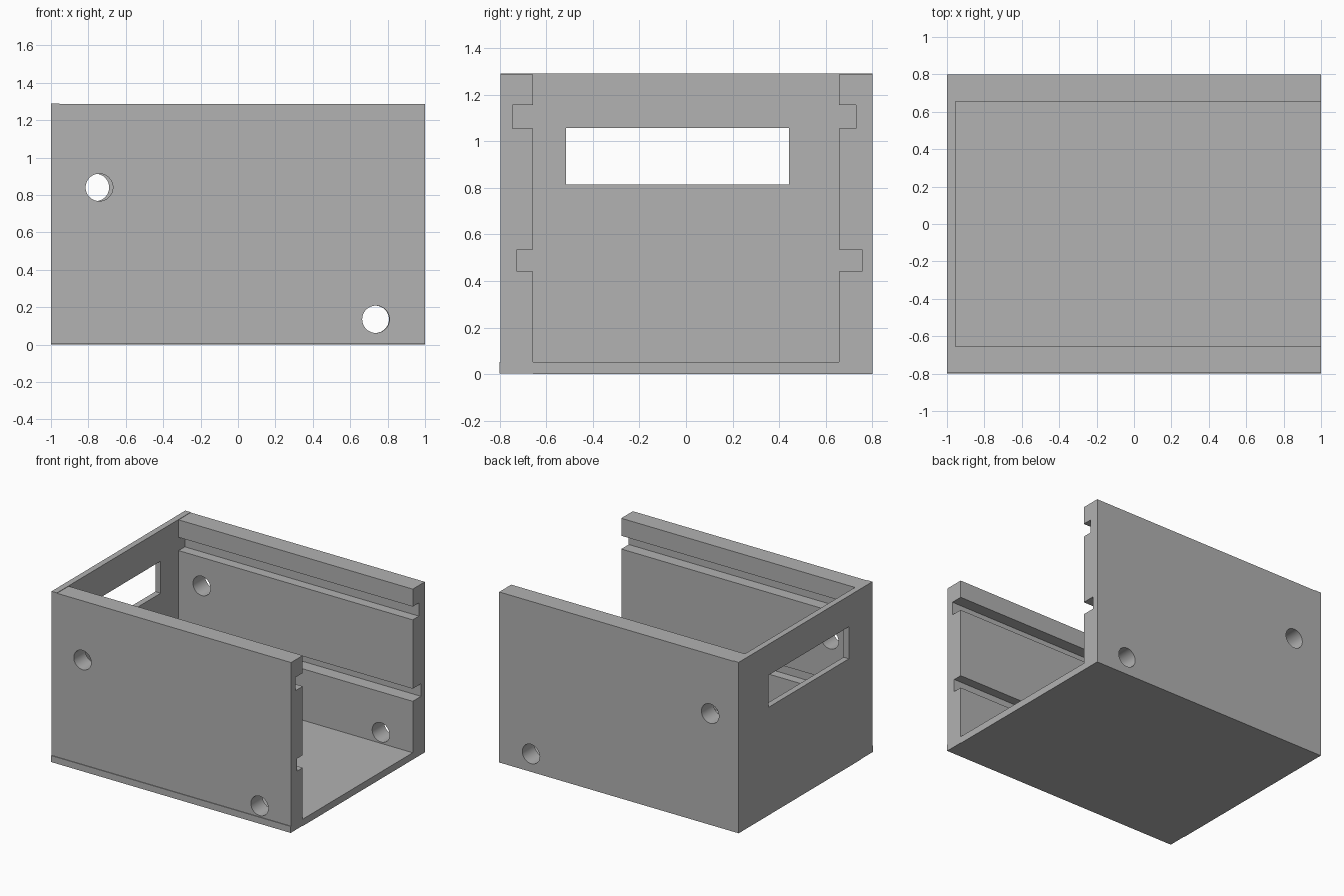
import bpy, bmesh, math
from mathutils import Matrix

cube = bpy.data.objects.get("Cube")
if cube:
    bpy.data.objects.remove(cube)

grey = bpy.data.materials.new("plain grey")
grey.use_nodes = True
COLOUR = (0.445, 0.445, 0.445, 1)
grey.diffuse_color = COLOUR
grey.node_tree.nodes["Principled BSDF"].inputs["Base Color"].default_value = COLOUR


def finish(name, bm):
    bmesh.ops.recalc_face_normals(bm, faces=bm.faces)
    mesh = bpy.data.meshes.new(name)
    bm.to_mesh(mesh)
    bm.free()
    mesh.materials.append(grey)
    obj = bpy.data.objects.new(name, mesh)
    bpy.context.collection.objects.link(obj)
    return obj


def extrude_x(name, outline, x0, x1):
    """Solid from a (y, z) outline stretched along x."""
    bm = bmesh.new()
    face = bm.faces.new([bm.verts.new((x0, y, z)) for y, z in outline])
    new = bmesh.ops.extrude_face_region(bm, geom=[face])["geom"]
    verts = [v for v in new if isinstance(v, bmesh.types.BMVert)]
    bmesh.ops.translate(bm, verts=verts, vec=(x1 - x0, 0, 0))
    return finish(name, bm)


def cut(obj, cutter):
    mod = obj.modifiers.new("cut", "BOOLEAN")
    mod.operation = "DIFFERENCE"
    mod.solver = "EXACT"
    mod.object = cutter
    cutter.hide_render = True
    bpy.context.view_layer.objects.active = obj
    bpy.ops.object.modifier_apply(modifier=mod.name)
    bpy.data.objects.remove(cutter)


def hole_cutter(x, y, z):
    bm = bmesh.new()
    bmesh.ops.create_cone(bm, cap_ends=True, segments=48, radius1=0.073,
                          radius2=0.073, depth=0.4,
                          matrix=Matrix.Translation((x, y, z))
                          @ Matrix.Rotation(math.pi / 2, 4, "X"))
    return finish("hole_cutter", bm)


HEIGHT, RIM, FLOOR, INNER = 1.29, 1.287, 0.052, 0.656
BACK, FRONT = 0.8, -0.795
PANEL_INNER = -0.955


def wall_inside(side, low_depth, high_depth):
    """Inner edge of a side wall with two grooves, from floor to rim."""
    pts = [(INNER, FLOOR)]
    for z0, z1, depth in ((0.44, 0.535, low_depth), (1.055, 1.155, high_depth)):
        pts += [(INNER, z0), (depth, z0), (depth, z1), (INNER, z1)]
    pts.append((INNER, RIM))
    return [(side * y, z) for y, z in pts]


# Floor and both grooved side walls share one U-shaped section
foot = [(FRONT, FLOOR), (-0.8, FLOOR), (-0.8, 0.003), (-INNER, 0.003), (-INNER, 0), (BACK, 0)]
section = (foot + [(BACK, RIM)]
           + wall_inside(1, 0.755, 0.73)[::-1]
           + wall_inside(-1, 0.725, 0.745)
           + [(FRONT, RIM)])
tray = extrude_x("floor_and_side_walls", section, PANEL_INNER, 1)

# Round holes through the front and back walls
for x, y, z in ((-0.742, -0.75, 0.84), (0.737, -0.75, 0.135),
                (-0.762, 0.75, 0.84), (0.734, 0.75, 0.135)):
    cut(tray, hole_cutter(x, y, z))

# End panel with the handle slot
panel = extrude_x("handle_panel", foot + [(BACK, HEIGHT), (FRONT, HEIGHT)], -1, PANEL_INNER)
slot = [(-0.515, 0.815), (0.442, 0.815), (0.442, 1.057), (-0.515, 1.057)]
cut(panel, extrude_x("slot_cutter", slot, -1.1, -0.9))

# Smooth hole walls, sharp edges elsewhere
for obj in (tray, panel):
    bpy.ops.object.select_all(action="DESELECT")
    obj.select_set(True)
    bpy.context.view_layer.objects.active = obj
    bpy.ops.object.shade_smooth_by_angle(angle=math.radians(30))
